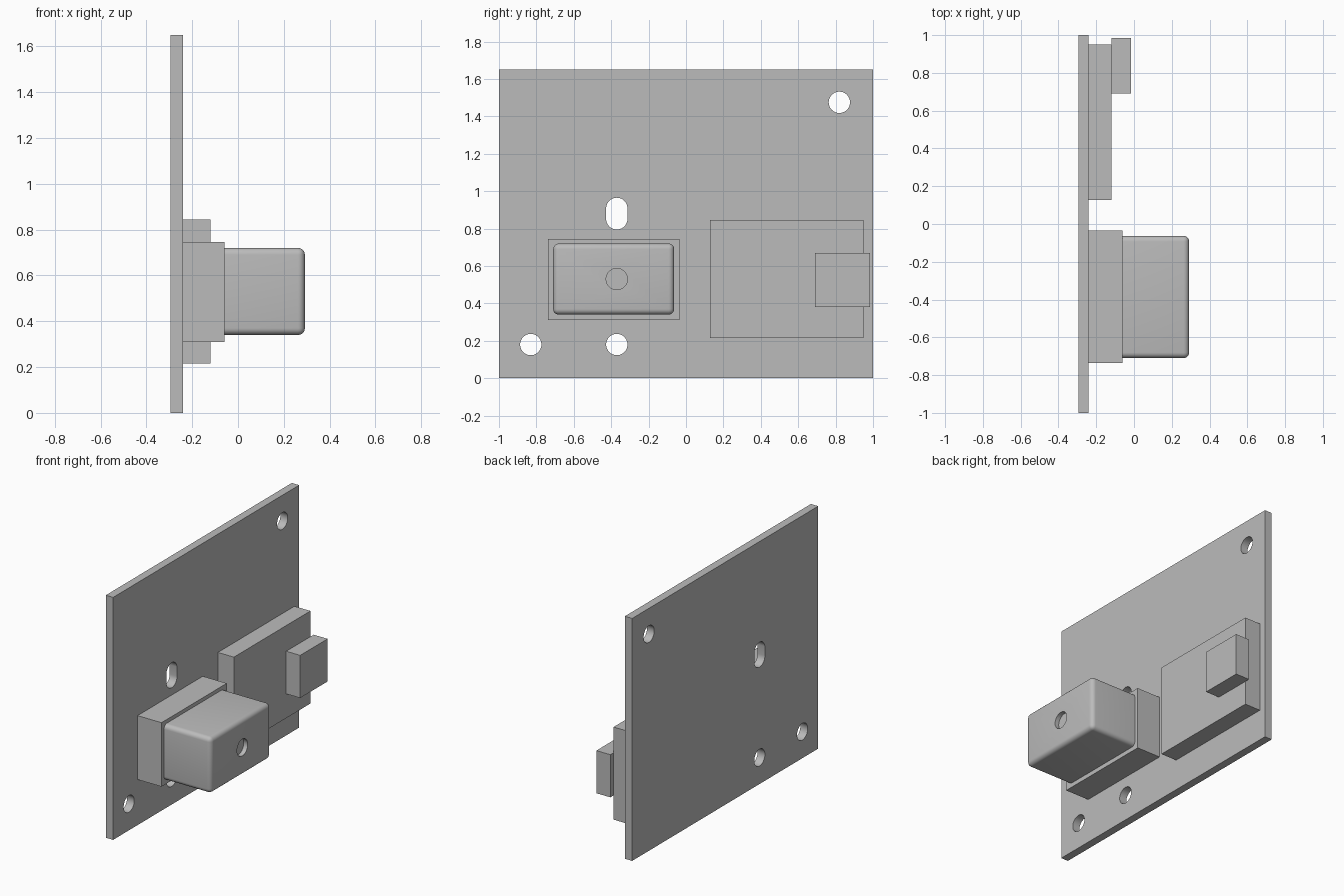
import bpy
import bmesh
from mathutils import Matrix, Vector
from math import pi

cube = bpy.data.objects.get("Cube")
if cube:
    bpy.data.objects.remove(cube, do_unlink=True)

grey = bpy.data.materials.new("plain grey")
grey.use_nodes = True
colour = (0.5, 0.5, 0.5, 1)
grey.diffuse_color = colour
grey.node_tree.nodes["Principled BSDF"].inputs["Base Color"].default_value = colour


def finish(bm, name):
    mesh = bpy.data.meshes.new(name)
    bm.to_mesh(mesh)
    bm.free()
    mesh.materials.append(grey)
    obj = bpy.data.objects.new(name, mesh)
    bpy.context.collection.objects.link(obj)
    return obj


def box(name, x, y, z, rounding=0):
    """Box from (min, max) ranges; rounding leaves the -x base sharp."""
    bm = bmesh.new()
    bmesh.ops.create_cube(bm, size=1)
    for v in bm.verts:
        v.co = Vector([(r[0] + r[1]) / 2 + c * (r[1] - r[0]) for c, r in zip(v.co, (x, y, z))])
    if rounding:
        edges = [e for e in bm.edges if max(v.co.x for v in e.verts) > x[0] + 0.01]
        bmesh.ops.bevel(bm, geom=edges, offset=rounding, segments=5, profile=0.5, affect='EDGES')
    return finish(bm, name)


def drill(target, x, y, z, radius, stretch=0):
    """Cut a round or slotted hole along x."""
    bm = bmesh.new()
    bmesh.ops.create_cone(bm, cap_ends=True, segments=48, radius1=radius, radius2=radius,
                          depth=x[1] - x[0], matrix=Matrix.Rotation(pi / 2, 4, 'Y'))
    if stretch:
        bmesh.ops.bisect_plane(bm, geom=bm.verts[:] + bm.edges[:] + bm.faces[:],
                               plane_co=(0, 0, 0), plane_no=(0, 0, 1))
        for v in bm.verts:
            if v.co.z > 0.001:
                v.co.z += stretch
    bmesh.ops.translate(bm, verts=bm.verts, vec=((x[0] + x[1]) / 2, y, z))
    cutter = finish(bm, "hole_cutter")
    cutter.hide_render = True
    mod = target.modifiers.new("hole", 'BOOLEAN')
    mod.object = cutter
    mod.operation = 'DIFFERENCE'
    mod.solver = 'EXACT'
    bpy.context.view_layer.objects.active = target
    bpy.ops.object.modifier_apply(modifier=mod.name)
    bpy.data.objects.remove(cutter, do_unlink=True)


def smooth(obj):
    bpy.ops.object.select_all(action='DESELECT')
    obj.select_set(True)
    bpy.context.view_layer.objects.active = obj
    bpy.ops.object.shade_smooth_by_angle(angle=0.6)


# Upright circuit board with mounting holes and one slot
board = box("board", (-0.295, -0.24), (-1, 1), (0, 1.65))
through = (-0.4, -0.1)
for y, z in ((0.82, 1.475), (-0.83, 0.18), (-0.37, 0.18)):
    drill(board, through, y, z, 0.057)
drill(board, through, -0.37, 0.852, 0.057, stretch=0.056)
smooth(board)

# Button: square base and rounded cap with a shallow dimple
box("button_base", (-0.24, -0.06), (-0.737, -0.035), (0.31, 0.745))
cap = box("button_cap", (-0.06, 0.292), (-0.71, -0.063), (0.34, 0.72), rounding=0.03)
drill(cap, (0.262, 0.4), -0.37, 0.53, 0.057)
smooth(cap)

# Component block with a small connector on its face
box("component_block", (-0.24, -0.12), (0.127, 0.95), (0.215, 0.845))
box("connector", (-0.12, -0.015), (0.69, 0.985), (0.38, 0.67))
